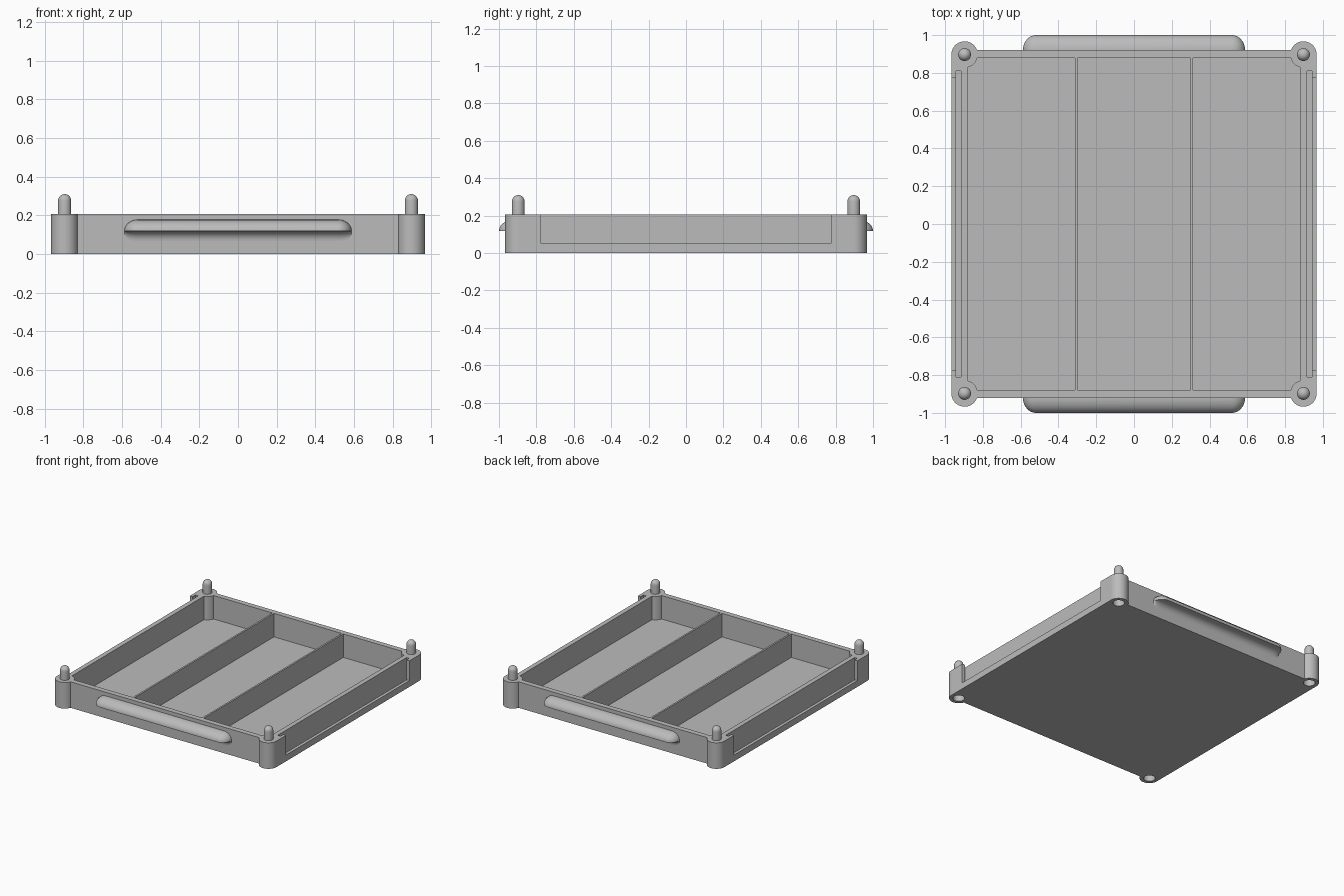
import bpy, bmesh, math
from math import sin, cos, pi, sqrt

old = bpy.data.objects.get("Cube")
if old:
    bpy.data.objects.remove(old, do_unlink=True)

# Single material
grey = bpy.data.materials.new("light grey plastic")
grey.use_nodes = True
colour = (0.5, 0.5, 0.5, 1)
grey.diffuse_color = colour
grey.node_tree.nodes["Principled BSDF"].inputs["Base Color"].default_value = colour

# Main dimensions
HEIGHT, FLOOR = 0.207, 0.02
HALF_X, HALF_Y = 0.967, 0.92
IN_X, IN_Y = 0.88, 0.878
POST, POST_R = 0.897, 0.07
DIVIDER, DIV_T = 0.305, 0.007
CORNERS = [(sx, sy) for sx in (-1, 1) for sy in (-1, 1)]


def finish(name, bm):
    bmesh.ops.recalc_face_normals(bm, faces=bm.faces)
    mesh = bpy.data.meshes.new(name)
    bm.to_mesh(mesh)
    bm.free()
    mesh.materials.append(grey)
    obj = bpy.data.objects.new(name, mesh)
    bpy.context.collection.objects.link(obj)
    return obj


def activate(obj):
    bpy.ops.object.select_all(action='DESELECT')
    obj.select_set(True)
    bpy.context.view_layer.objects.active = obj


def smooth(obj):
    activate(obj)
    bpy.ops.object.shade_smooth_by_angle(angle=math.radians(35))


def prism(name, points, z0, z1):
    bm = bmesh.new()
    face = bm.faces.new([bm.verts.new((x, y, z0)) for x, y in points])
    top = bmesh.ops.extrude_face_region(bm, geom=[face])["geom"]
    verts = [v for v in top if isinstance(v, bmesh.types.BMVert)]
    bmesh.ops.translate(bm, verts=verts, vec=(0, 0, z1 - z0))
    return finish(name, bm)


def block(x0, x1, y0, y1, z0, z1):
    return prism("cutter", [(x0, y0), (x1, y0), (x1, y1), (x0, y1)], z0, z1)


def cylinder(x, y, r, z0, z1, n=48):
    ring = [(x + r * cos(2 * pi * i / n), y + r * sin(2 * pi * i / n)) for i in range(n)]
    return prism("cutter", ring, z0, z1)


def boolean(target, tool, operation):
    mod = target.modifiers.new("join", 'BOOLEAN')
    mod.operation, mod.object, mod.solver = operation, tool, 'EXACT'
    activate(target)
    bpy.ops.object.modifier_apply(modifier=mod.name)
    bpy.data.objects.remove(tool, do_unlink=True)


# Tray body with clipped corners
c = 0.022
outline = []
for sx, sy in ((1, 1), (-1, 1), (-1, -1), (1, -1)):
    pair = [(sx * HALF_X, sy * (HALF_Y - c)), (sx * (HALF_X - c), sy * HALF_Y)]
    outline += pair if sx * sy > 0 else pair[::-1]
tray = prism("tray_body", outline, 0, HEIGHT)

# Three compartments, leaving two dividers
for x0, x1 in ((-IN_X, -DIVIDER - DIV_T), (-DIVIDER + DIV_T, DIVIDER - DIV_T),
               (DIVIDER + DIV_T, IN_X)):
    boolean(tray, block(x0, x1, -IN_Y, IN_Y, FLOOR, 0.4), 'DIFFERENCE')

# Label slots and their open windows on both sides
for s in (-1, 1):
    a, b = sorted((s * 0.917, s * 0.942))
    boolean(tray, block(a, b, -0.81, 0.81, 0.03, 0.4), 'DIFFERENCE')
    a, b = sorted((s * 0.93, s * 1.1))
    boolean(tray, block(a, b, -0.775, 0.775, 0.05, 0.4), 'DIFFERENCE')

# Corner posts, with sockets underneath
for sx, sy in CORNERS:
    boolean(tray, cylinder(sx * POST, sy * POST, POST_R, 0, HEIGHT), 'UNION')
for sx, sy in CORNERS:
    boolean(tray, cylinder(sx * POST, sy * POST, 0.042, -0.1, 0.11), 'DIFFERENCE')
smooth(tray)


# Round-topped stacking pins
def pin(name, x, y, r=0.034, top=0.31, n=32):
    bm = bmesh.new()
    profile = [(r, HEIGHT - 0.01)]
    profile += [(r * cos(i * pi / 16), top - r + r * sin(i * pi / 16)) for i in range(8)]
    profile.append((0, top))
    verts = [bm.verts.new((p, 0, z)) for p, z in profile]
    edges = [bm.edges.new(e) for e in zip(verts, verts[1:])]
    bmesh.ops.spin(bm, geom=verts + edges, cent=(0, 0, 0), axis=(0, 0, 1),
                   angle=2 * pi, steps=n)
    bmesh.ops.remove_doubles(bm, verts=bm.verts, dist=0.0001)
    bmesh.ops.holes_fill(bm, edges=bm.edges)
    obj = finish(name, bm)
    obj.location = (x, y, 0)
    smooth(obj)


for sx, sy in CORNERS:
    pin(f"{'back' if sy > 0 else 'front'}_{'left' if sx > 0 else 'right'}_pin",
        sx * POST, sy * POST)


# Finger handles: rounded top, concave underside blending into the wall
def handle(name, side, half=0.588, cap=0.07, mid=0.118, n=10):
    ends = [(half - cap + cap * sin(i * pi / 2 / n), max(cos(i * pi / 2 / n), 0.01))
            for i in range(n + 1)]
    stations = [(-x, s) for x, s in reversed(ends)] + ends
    bm = bmesh.new()
    rings = []
    for x, s in stations:
        angles = [i * pi / 2 / n for i in range(n + 1)]
        pts = [(0.08 * s * sin(a), mid + 0.06 * s * cos(a)) for a in angles]
        f = 0.05 * sqrt(s)
        d = min(f, 0.07 * s)
        pts += [(d * (1 - sin(a)), mid - f * (1 - cos(a))) for a in angles]
        pts += [(-0.015, mid - f), (-0.015, mid + 0.06 * s)]
        rings.append([bm.verts.new((x, side * (HALF_Y + y), z)) for y, z in pts])
    for r, q in zip(rings, rings[1:]):
        for i in range(len(r)):
            j = (i + 1) % len(r)
            bm.faces.new((r[i], r[j], q[j], q[i]))
    bm.faces.new(rings[0])
    bm.faces.new(rings[-1])
    smooth(finish(name, bm))


handle("front_handle", -1)
handle("back_handle", 1)
